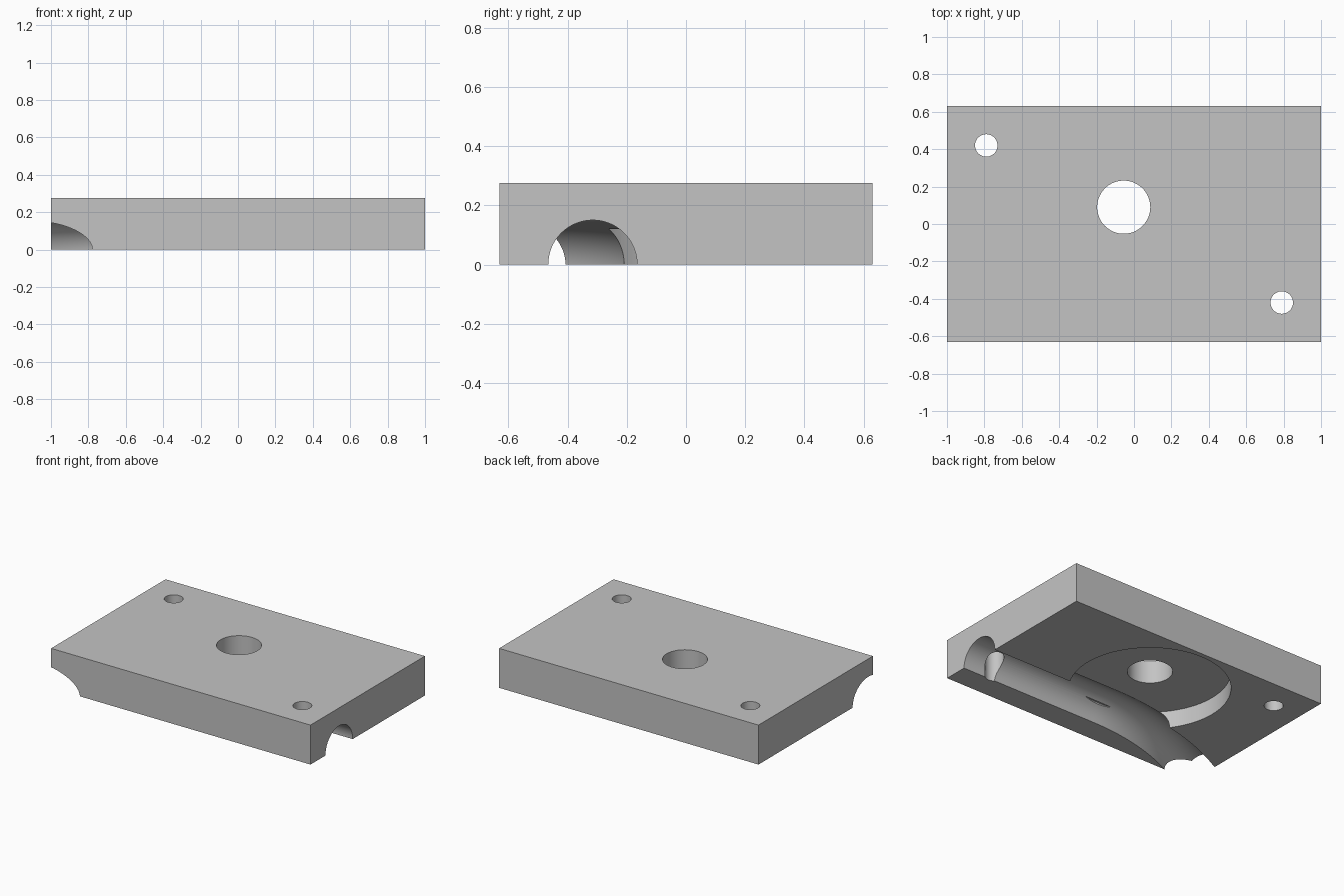
import bpy, bmesh
from math import sin, cos, pi, radians
from mathutils import Vector

if "Cube" in bpy.data.objects:
    bpy.data.objects.remove(bpy.data.objects["Cube"], do_unlink=True)

HALF_Y, HEIGHT = 0.63, 0.275
HUB = Vector((-0.055, 0.09, 0))       # axis of the recess and shaft hole
GROOVE_Y, GROOVE_R, BEND_R = -0.315, 0.15, 1.82

grey = bpy.data.materials.new("plain grey")
grey.use_nodes = True
colour = (0.55, 0.55, 0.55, 1)
grey.diffuse_color = colour
grey.node_tree.nodes["Principled BSDF"].inputs["Base Color"].default_value = colour


def cylinder(name, x, y, radius, z0, z1):
    bpy.ops.mesh.primitive_cylinder_add(vertices=96, radius=radius, depth=z1 - z0,
                                        location=(x, y, (z0 + z1) / 2))
    bpy.context.object.name = name
    return bpy.context.object


def tube(name, stations, radius, sides=80):
    """Closed round bar through (point, sideways direction) stations."""
    bm = bmesh.new()
    rings = []
    for point, side in stations:
        ring = []
        for i in range(sides):
            a = 2 * pi * (i + 0.5) / sides
            ring.append(bm.verts.new(point + radius * (cos(a) * side + sin(a) * Vector((0, 0, 1)))))
        rings.append(ring)
    for r0, r1 in zip(rings, rings[1:]):
        for i in range(sides):
            j = (i + 1) % sides
            bm.faces.new((r0[i], r0[j], r1[j], r1[i]))
    bm.faces.new(rings[0])
    bm.faces.new(rings[-1])
    bmesh.ops.recalc_face_normals(bm, faces=bm.faces)
    mesh = bpy.data.meshes.new(name)
    bm.to_mesh(mesh)
    bm.free()
    obj = bpy.data.objects.new(name, mesh)
    bpy.context.collection.objects.link(obj)
    return obj


# Plate
bpy.ops.mesh.primitive_cube_add(size=1, location=(0, 0, HEIGHT / 2))
plate = bpy.context.object
plate.name = "housing_plate"
plate.scale = (2, 2 * HALF_Y, HEIGHT)
bpy.ops.object.transform_apply(location=True, rotation=False, scale=True)
plate.data.materials.append(grey)

# Groove path: straight from the side, then a wide bend out through the corner
stations = [(Vector((1.2, GROOVE_Y, 0)), Vector((0, 1, 0)))]
bend_centre = Vector((HUB.x, GROOVE_Y - BEND_R, 0))
for step in range(25):
    a = radians(45) * step / 24
    outward = Vector((-sin(a), cos(a), 0))
    stations.append((bend_centre + BEND_R * outward, outward))

# Cutters: groove, wheel recess, shaft hole and two screw holes
cutters = [
    tube("groove_cutter", stations, GROOVE_R),
    cylinder("recess_cutter", HUB.x, HUB.y, 0.508, -0.2, 0.12),
    cylinder("shaft_cutter", HUB.x, HUB.y, 0.142, -0.1, 0.4),
]
for s in (1, -1):
    cutters.append(cylinder("screw_cutter", 0.79 * s, -0.42 * s, 0.06, -0.15, 0.45))

for cutter in cutters:
    cutter.hide_render = True
    cut = plate.modifiers.new(cutter.name, 'BOOLEAN')
    cut.operation = 'DIFFERENCE'
    cut.solver = 'EXACT'
    cut.object = cutter

# Bake the cuts and drop the cutters
graph = bpy.context.evaluated_depsgraph_get()
baked = bpy.data.meshes.new_from_object(plate.evaluated_get(graph))
plate.modifiers.clear()
plate.data = baked
baked.materials.clear()
baked.materials.append(grey)
for face in baked.polygons:
    face.material_index = 0
for cutter in cutters:
    bpy.data.objects.remove(cutter, do_unlink=True)

bpy.ops.object.select_all(action='DESELECT')
plate.select_set(True)
bpy.context.view_layer.objects.active = plate
bpy.ops.object.shade_smooth_by_angle(angle=radians(30))
